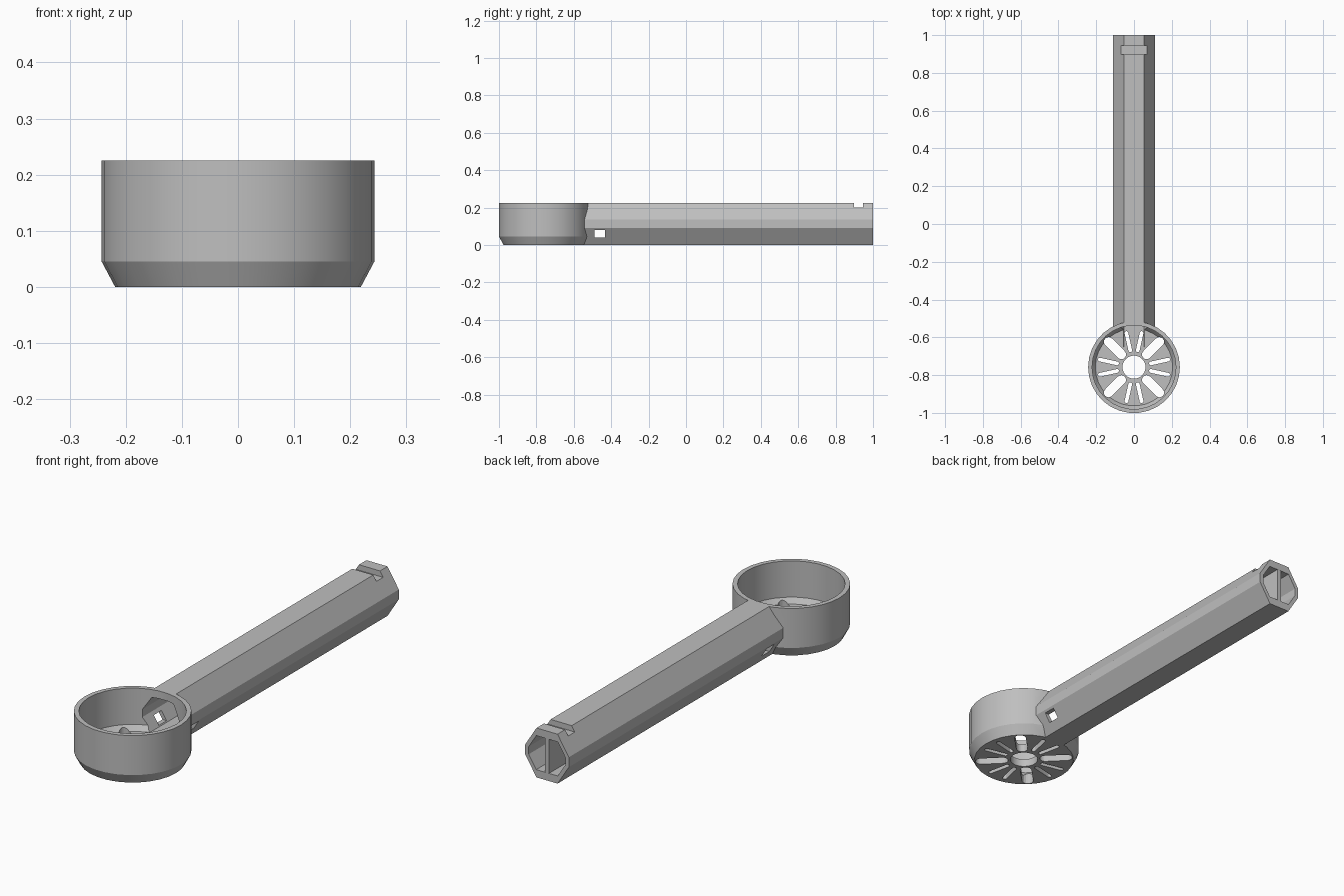
import bpy, bmesh
from math import pi, sin, cos, radians
from mathutils import Matrix, Vector

if "Cube" in bpy.data.objects:
    bpy.data.objects.remove(bpy.data.objects["Cube"])

GREY = (0.52, 0.52, 0.52, 1)
grey = bpy.data.materials.new("plain_grey")
grey.use_nodes = True
grey.diffuse_color = GREY
grey.node_tree.nodes["Principled BSDF"].inputs["Base Color"].default_value = GREY

CUP_Y = -0.758
WALL = 0.018


def make_object(name, bm):
    bmesh.ops.recalc_face_normals(bm, faces=bm.faces)
    mesh = bpy.data.meshes.new(name)
    bm.to_mesh(mesh)
    bm.free()
    mesh.materials.append(grey)
    obj = bpy.data.objects.new(name, mesh)
    bpy.context.collection.objects.link(obj)
    return obj


def loft(name, rings):
    """Closed solid through rings of equal point count."""
    bm = bmesh.new()
    loops = [[bm.verts.new(p) for p in ring] for ring in rings]
    n = len(loops[0])
    for a, b in zip(loops, loops[1:]):
        for i in range(n):
            j = (i + 1) % n
            bm.faces.new((a[i], a[j], b[j], b[i]))
    bm.faces.new(loops[0][::-1])
    bm.faces.new(loops[-1])
    return make_object(name, bm)


def round_solid(name, profile, sides=30):
    return loft(name, [[(r * cos(2 * pi * i / sides), CUP_Y + r * sin(2 * pi * i / sides), z)
                        for i in range(sides)] for r, z in profile])


def bar(name, half_outline, y0, y1):
    """Mirrored cross-section in x/z, run along y."""
    outline = half_outline + [(-x, z) for x, z in reversed(half_outline)]
    return loft(name, [[(x, y, z) for x, z in outline] for y in (y0, y1)])


def box(name, lo, hi):
    return loft(name, [[(lo[0], lo[1], z), (hi[0], lo[1], z),
                        (hi[0], hi[1], z), (lo[0], hi[1], z)] for z in (lo[2], hi[2])])


def slot(angle, r0, r1, half):
    """Round-ended radial cutter through the cup floor."""
    pts = []
    for centre, start in ((r1, -90), (r0, 90)):
        for k in range(9):
            a = radians(start + k * 22.5)
            pts.append((centre + half * cos(a), half * sin(a)))
    turn = Matrix.Translation((0, CUP_Y, 0)) @ Matrix.Rotation(radians(angle), 4, "Z")
    return loft("slot_cutter", [[turn @ Vector((x, y, z)) for x, y in pts] for z in (-0.05, 0.1)])


def combine(target, tool, operation):
    mod = target.modifiers.new(operation.lower(), "BOOLEAN")
    mod.operation = operation
    mod.solver = "EXACT"
    mod.object = tool
    bpy.context.view_layer.objects.active = target
    bpy.ops.object.modifier_apply(modifier=mod.name)
    bpy.data.objects.remove(tool)


# Cup shell with chamfered foot, joined to the eight-sided handle
body = round_solid("cup_with_handle", [(0.219, 0), (0.243, 0.045), (0.243, 0.225)])
handle = bar("handle", [(0.053, 0), (0.11, 0.09), (0.11, 0.135), (0.053, 0.225)], -0.6, 1)
combine(body, handle, "UNION")

# Hollow of the cup and of the handle
combine(body, round_solid("cup_hollow", [(0.205, 0.036), (0.222, 0.06), (0.222, 0.3)]), "DIFFERENCE")
side = 0.11 - WALL
hollow = bar("handle_hollow", [(0.054, 0.035), (side, 0.095), (side, 0.13), (0.054, 0.19)], -0.65, 1.1)
combine(body, hollow, "DIFFERENCE")

# Upright web inside the handle
combine(body, box("web", (-0.01, -0.4, 0.02), (0.01, 0.999, 0.2)), "UNION")

# Cross hole near the cup and strap notch near the end
combine(body, box("cross_hole", (-0.2, -0.488, 0.04), (0.2, -0.432, 0.08)), "DIFFERENCE")
combine(body, box("notch", (-0.2, 0.898, 0.2), (0.2, 0.946, 0.3)), "DIFFERENCE")

# Drain openings in the floor
combine(body, round_solid("drain", [(0.061, -0.05), (0.061, 0.1)]), "DIFFERENCE")
for quarter in range(0, 360, 90):
    combine(body, slot(quarter + 45, 0.095, 0.19, 0.025), "DIFFERENCE")
    for lean in (-12.5, 12.5):
        combine(body, slot(quarter + lean, 0.092, 0.185, 0.01), "DIFFERENCE")

# Smooth the round walls, keep the edges crisp
bpy.ops.object.select_all(action="DESELECT")
body.select_set(True)
bpy.context.view_layer.objects.active = body
bpy.ops.object.shade_smooth_by_angle(angle=radians(20))
